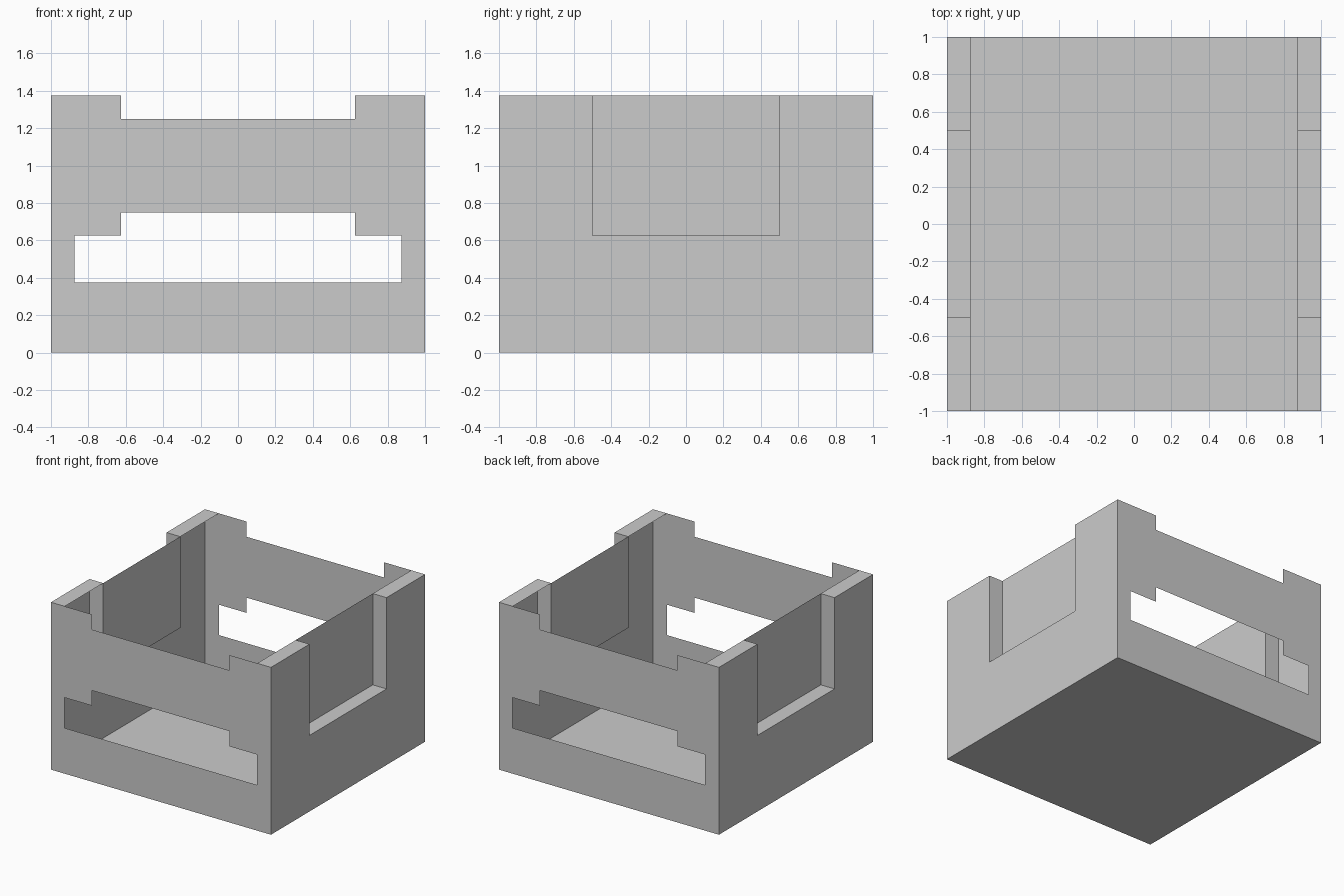
import bpy, bmesh
from mathutils import Vector

if "Cube" in bpy.data.objects:
    bpy.data.objects.remove(bpy.data.objects["Cube"])

W = 1.0        # half width and depth
IN = 0.875     # recessed panel / lip inner edge
NY = 0.5       # half width of the side recess
LEDGE = 0.625  # recess ledge height
H = 1.375      # rim height


def sheet(bm, outward, *loops):
    """Fill an outline (with optional hole loops) as a thin flat sheet."""
    edges = []
    for loop in loops:
        vs = [bm.verts.new(p) for p in loop]
        edges += [bm.edges.new((a, b)) for a, b in zip(vs, vs[1:] + vs[:1])]
    out = Vector(outward)
    res = bmesh.ops.triangle_fill(bm, edges=edges, use_beauty=True, normal=out)
    for f in [g for g in res["geom"] if isinstance(g, bmesh.types.BMFace)]:
        f.normal_update()
        if f.normal.dot(out) < 0:
            f.normal_flip()


def finish(name, bm):
    bmesh.ops.remove_doubles(bm, verts=bm.verts, dist=1e-5)
    mesh = bpy.data.meshes.new(name)
    bm.to_mesh(mesh)
    bm.free()
    bpy.context.collection.objects.link(bpy.data.objects.new(name, mesh))


def symmetric(half):
    """Complete a right-half profile by mirroring it across x = 0."""
    return half + [(-x, z) for x, z in reversed(half)]


# Floor
bm = bmesh.new()
sheet(bm, (0, 0, -1), [(-W, -W, 0), (W, -W, 0), (W, W, 0), (-W, W, 0)])
finish("floor", bm)

# Front and back panels: dipped rim and a stepped window
outline = symmetric([(W, 0), (W, H), (0.625, H), (0.625, 1.25)])
window = symmetric([(IN, 0.375), (IN, LEDGE), (0.625, LEDGE), (0.625, 0.75)])
for name, s in (("front_panel", -1), ("back_panel", 1)):
    bm = bmesh.new()
    sheet(bm, (0, s, 0), *[[(x, s * W, z) for x, z in lp] for lp in (outline, window)])
    finish(name, bm)

# Side walls: notched outer skin with a pocket pressed inwards
notched = [(-W, 0), (W, 0), (W, H), (NY, H), (NY, LEDGE), (-NY, LEDGE), (-NY, H), (-W, H)]
pocket = [(-NY, LEDGE), (NY, LEDGE), (NY, H), (-NY, H)]
for name, s in (("right_side", 1), ("left_side", -1)):
    a, b = s * W, s * IN
    bm = bmesh.new()
    sheet(bm, (s, 0, 0), [(a, y, z) for y, z in notched])
    sheet(bm, (s, 0, 0), [(b, y, z) for y, z in pocket])
    # Pocket ledge
    sheet(bm, (0, 0, 1), [(a, -NY, LEDGE), (b, -NY, LEDGE), (b, NY, LEDGE), (a, NY, LEDGE)])
    for t in (-1, 1):
        # Pocket cheek and corner rim
        y = t * NY
        sheet(bm, (0, -t, 0), [(a, y, LEDGE), (b, y, LEDGE), (b, y, H), (a, y, H)])
        sheet(bm, (0, 0, 1), [(a, y, H), (b, y, H), (b, t * W, H), (a, t * W, H)])
    finish(name, bm)
